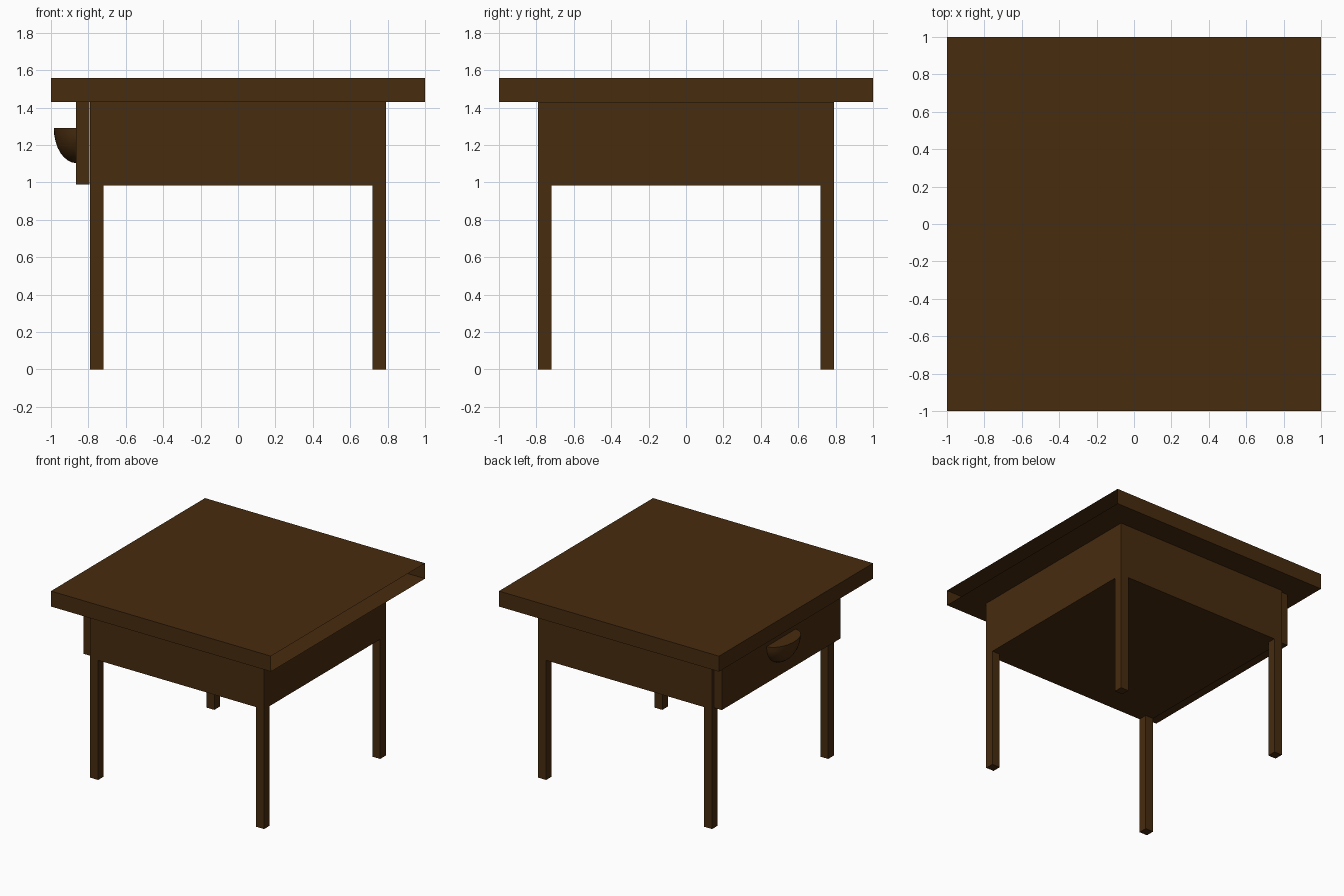
import bpy, bmesh, math

if "Cube" in bpy.data.objects:
    bpy.data.objects.remove(bpy.data.objects["Cube"])

wood = bpy.data.materials.new("dark_brown_wood")
wood.diffuse_color = (0.064, 0.025, 0.0048, 1.0)
wood.use_nodes = True
wood.node_tree.nodes["Principled BSDF"].inputs["Base Color"].default_value = wood.diffuse_color


def finish(name, bm):
    mesh = bpy.data.meshes.new(name)
    bm.to_mesh(mesh)
    bm.free()
    mesh.materials.append(wood)
    obj = bpy.data.objects.new(name, mesh)
    bpy.context.collection.objects.link(obj)
    return obj


def box(name, lo, hi, open_right=False):
    bm = bmesh.new()
    bmesh.ops.create_cube(bm, size=1)
    for v in bm.verts:
        v.co = [(a + b) / 2 + c * (b - a) for a, b, c in zip(lo, hi, v.co)]
    if open_right:
        bm.normal_update()
        ends = [f for f in bm.faces if f.normal.x > 0.9]
        bmesh.ops.delete(bm, geom=ends, context='FACES_ONLY')
    return finish(name, bm)


# Hollow table top, open on its right-hand end
box("table_top", (-1, -1, 1.43), (1, 1, 1.557), open_right=True)

# Drawer case and drawer front
box("drawer_case", (-0.79, -0.79, 0.983), (0.79, 0.79, 1.43))
box("drawer_front", (-0.865, -0.77, 0.99), (-0.795, 0.77, 1.43))

# Four square legs flush with the case corners
for sx, side in ((-1, "left"), (1, "right")):
    for sy, end in ((-1, "front"), (1, "back")):
        xs = sorted((sx * 0.79, sx * 0.718))
        ys = sorted((sy * 0.79, sy * 0.718))
        box(f"{end}_{side}_leg", (xs[0], ys[0], 0), (xs[1], ys[1], 0.985))

# Cup handle: quarter of a flattened ball with a flat top
bm = bmesh.new()
bmesh.ops.create_uvsphere(bm, u_segments=32, v_segments=16, radius=1)
for normal in ((0, 0, 1), (1, 0, 0)):
    cut = bmesh.ops.bisect_plane(bm, geom=bm.verts[:] + bm.edges[:] + bm.faces[:],
                                 plane_co=(0, 0, 0), plane_no=normal, clear_outer=True)
    rim = [e for e in bm.edges if e.is_boundary]
    bmesh.ops.holes_fill(bm, edges=rim, sides=0)
bmesh.ops.recalc_face_normals(bm, faces=bm.faces[:])
for v in bm.verts:
    v.co = (-0.863 + v.co.x * 0.122, v.co.y * 0.19, 1.29 + v.co.z * 0.187)
handle = finish("drawer_handle", bm)
bpy.context.view_layer.objects.active = handle
handle.select_set(True)
bpy.ops.object.shade_smooth_by_angle(angle=math.radians(35))
